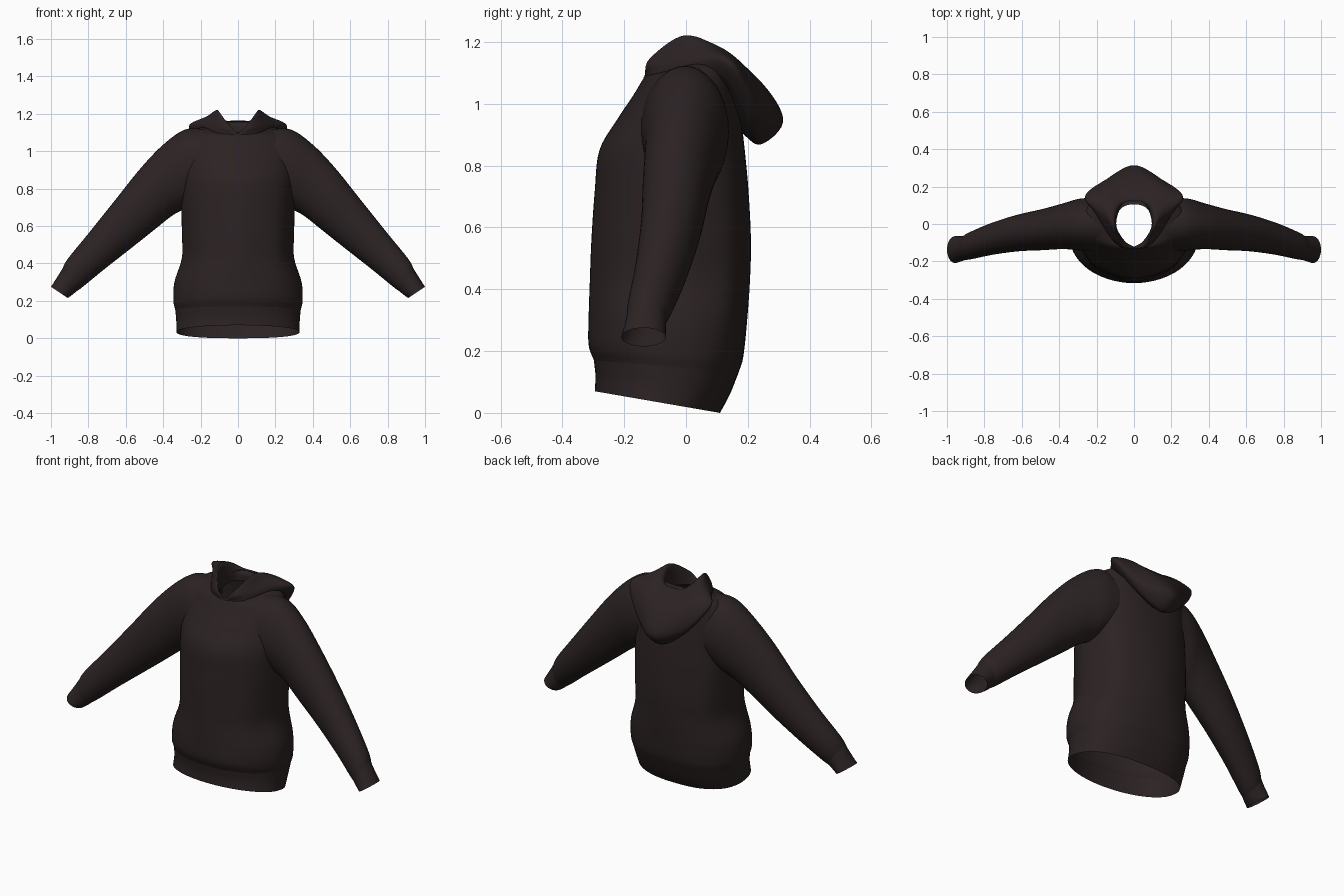
import bpy, bmesh, math
from mathutils import Vector

fabric = bpy.data.materials.new("dark brown fabric")
fabric.diffuse_color = (0.025, 0.0165, 0.0165, 1)


def spline(pts, n):
    """Catmull-Rom curve through points, n steps per span."""
    p = [Vector(q) for q in pts]
    p = [2 * p[0] - p[1]] + p + [2 * p[-1] - p[-2]]
    out = []
    for i in range(1, len(p) - 2):
        a, b, c, d = p[i - 1:i + 3]
        for k in range(n):
            t = k / n
            out.append(0.5 * (2 * b + (c - a) * t + (2 * a - 5 * b + 4 * c - d) * t * t
                              + (3 * b - a - 3 * c + d) * t ** 3))
    return out + [p[-2]]


def loft(name, rows, closed, steps=5, mirror=False, cut=None):
    """Skin a list of equal-length rows into a smooth open sheet or tube."""
    cols = [spline(col, steps) for col in zip(*rows)]
    bm = bmesh.new()
    vs = [[bm.verts.new(p) for p in col] for col in cols]
    m = len(vs)
    for i in range(m if closed else m - 1):
        a, b = vs[i], vs[(i + 1) % m]
        for j in range(len(a) - 1):
            bm.faces.new((a[j], b[j], b[j + 1], a[j + 1]))
    if cut:
        bmesh.ops.delete(bm, geom=[f for f in bm.faces if cut(f.calc_center_median())],
                         context='FACES')
    bmesh.ops.recalc_face_normals(bm, faces=bm.faces)
    for f in bm.faces:
        f.smooth = True
    me = bpy.data.meshes.new(name)
    bm.to_mesh(me)
    bm.free()
    me.materials.append(fabric)
    ob = bpy.data.objects.new(name, me)
    bpy.context.collection.objects.link(ob)
    if mirror:
        ob.modifiers.new("mirror", 'MIRROR')
    return ob


def spow(v, e):
    return math.copysign(abs(v) ** e, v)


def body_ring(z, tilt, hw, yf, yb, fold=0.0, n=72):
    """Section with an oval front and a boxier back; tilt lifts the front, fold adds drape."""
    pts = []
    for i in range(n):
        a = 2 * math.pi * i / n
        e = 0.82 if i < n / 2 else 1.0
        c, s = spow(math.cos(a), e), spow(math.sin(a), e)
        w = 1 - fold * (0.5 + 0.5 * math.cos(8 * a + math.pi))
        pts.append((hw * c * w, (yf + yb) / 2 + (yb - yf) / 2 * s * w, z - tilt * s))
    return pts


def sleeve_ring(tx, tz, bx, bz, cy, hy, n=40):
    """Oval between a top and a bottom point in the front view."""
    pts = []
    for i in range(n):
        a = 2 * math.pi * i / n
        c, s = math.cos(a), math.sin(a)
        pts.append(((tx + bx) / 2 + (tx - bx) / 2 * c, cy + hy * s,
                    (tz + bz) / 2 + (tz - bz) / 2 * c))
    return pts


# hem band, open below
loft("hem_band", [body_ring(*r) for r in (
    (0.035, 0.035, 0.330, -0.295, 0.11),
    (0.09, 0.030, 0.330, -0.293, 0.142),
    (0.15, 0.020, 0.335, -0.298, 0.17))], True)

# torso, with armholes cut where the sleeves join
loft("torso", [body_ring(*r) for r in (
    (0.15, 0.020, 0.335, -0.298, 0.17),
    (0.20, 0.020, 0.345, -0.315, 0.185),
    (0.30, 0.010, 0.340, -0.315, 0.197, 0.01),
    (0.43, 0.0, 0.300, -0.311, 0.207, 0.02),
    (0.56, 0.0, 0.300, -0.306, 0.21, 0.02),
    (0.72, 0.0, 0.303, -0.295, 0.202, 0.01),
    (0.85, 0.0, 0.300, -0.28, 0.19),
    (0.95, 0.0, 0.298, -0.222, 0.178),
    (1.03, -0.005, 0.290, -0.172, 0.165),
    (1.09, -0.015, 0.265, -0.142, 0.15),
    (1.12, -0.030, 0.195, -0.130, 0.13),
    (1.125, -0.040, 0.100, -0.122, 0.105))], True,
    cut=lambda p: abs(p.x) > 0.2 and ((p.z - 0.91) / 0.17) ** 2 + (p.y / 0.11) ** 2 < 1)

# sleeves
loft("sleeves", [sleeve_ring(*r) for r in (
    (0.17, 1.12, 0.235, 0.72, -0.005, 0.145),
    (0.285, 1.115, 0.30, 0.685, -0.003, 0.138),
    (0.40, 1.035, 0.36, 0.65, -0.012, 0.122),
    (0.52, 0.91, 0.46, 0.57, -0.03, 0.110),
    (0.66, 0.735, 0.58, 0.475, -0.048, 0.098),
    (0.80, 0.56, 0.72, 0.365, -0.08, 0.085),
    (0.91, 0.425, 0.83, 0.275, -0.115, 0.073),
    (0.94, 0.37, 0.865, 0.25, -0.127, 0.065))], True, mirror=True)

# cuffs
loft("cuffs", [sleeve_ring(*r) for r in (
    (0.94, 0.37, 0.865, 0.25, -0.127, 0.065),
    (0.968, 0.325, 0.885, 0.233, -0.132, 0.067),
    (1.0, 0.275, 0.91, 0.215, -0.137, 0.072))], True, mirror=True)

# hood: profiles from front centre round to back centre, inner seam to outer tuck
hood = [
    [(0, -.122, 1.07), (0, -.126, 1.085), (0, -.130, 1.092), (0, -.134, 1.09), (0, -.138, 1.082), (0, -.135, 1.065)],
    [(.05, -.09, 1.08), (.05, -.10, 1.12), (.055, -.115, 1.148), (.08, -.115, 1.13), (.10, -.10, 1.11), (.09, -.09, 1.07)],
    [(.095, -.01, 1.09), (.095, -.01, 1.16), (.108, -.01, 1.22), (.15, .02, 1.185), (.20, .05, 1.145), (.17, .035, 1.09)],
    [(.08, .07, 1.10), (.08, .075, 1.15), (.10, .09, 1.19), (.18, .135, 1.165), (.26, .15, 1.13), (.19, .125, 1.06)],
    [(.045, .10, 1.10), (.045, .105, 1.145), (.06, .14, 1.155), (.115, .225, 1.085), (.15, .238, .99), (.105, .165, .965)],
    [(0, .105, 1.10), (0, .11, 1.145), (0, .15, 1.15), (0, .265, 1.045), (0, .314, .94), (0, .175, .91)],
]
# sagging rounded bottom of the pouch, inserted before the tuck
sag = [(0, -.138, 1.07), (.10, -.10, 1.08), (.19, .045, 1.11), (.23, .135, 1.08), (.125, .205, .94), (0, .24, .868)]
half = [p[:5] + [s] + p[5:] for p, s in zip(hood, sag)]
other = [[(-x, y, z) for x, y, z in p] for p in half[-2::-1]]
loft("hood", [spline(p, 6) for p in half + other], False, 8)
